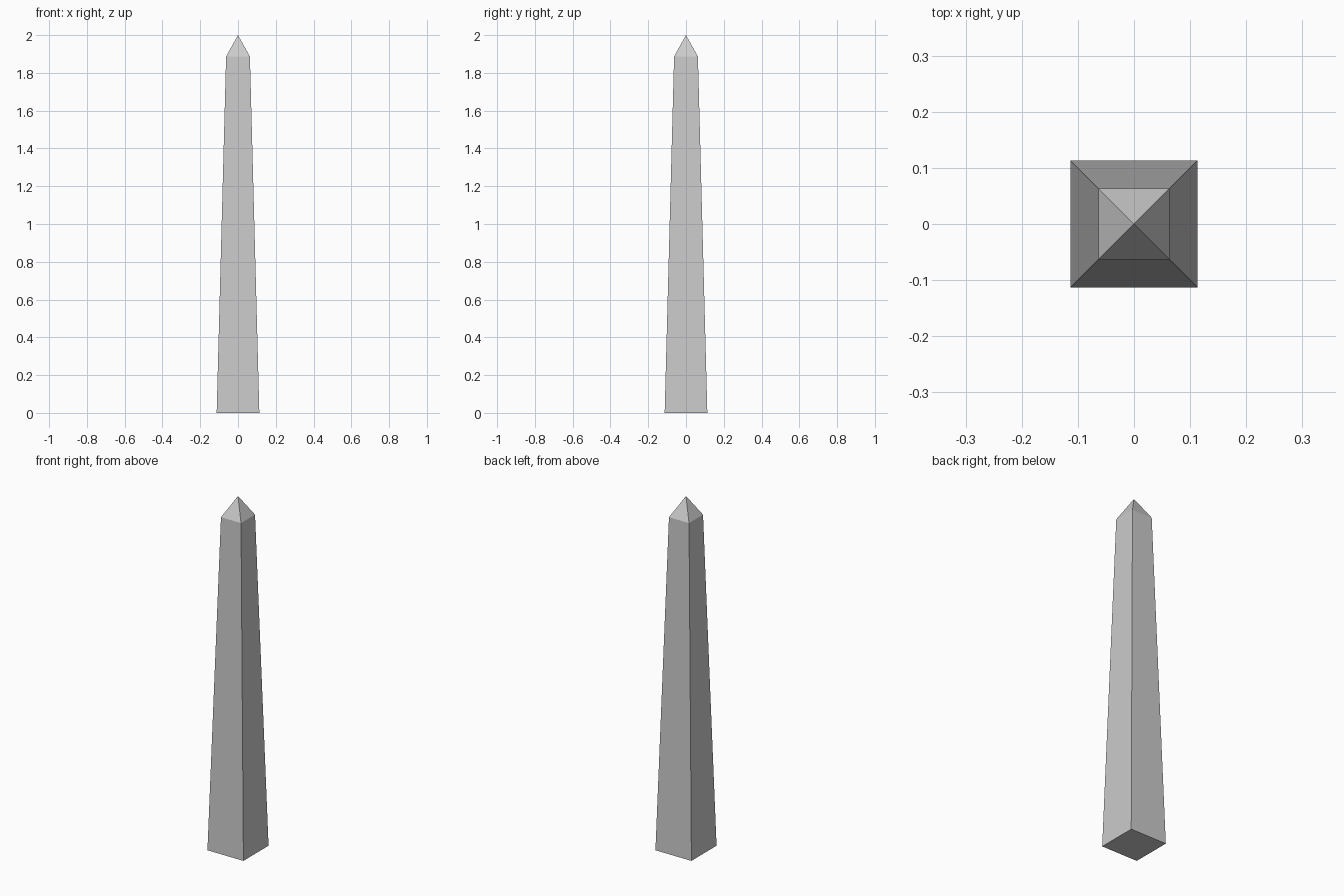
import bpy, bmesh

if "Cube" in bpy.data.objects:
    bpy.data.objects.remove(bpy.data.objects["Cube"])

BASE, SHOULDER = 0.113, 0.063   # half widths
SHOULDER_Z, TIP_Z = 1.887, 2.0


def square_ring(bm, half, z):
    return [bm.verts.new((sx * half, sy * half, z))
            for sx, sy in ((-1, -1), (1, -1), (1, 1), (-1, 1))]


bm = bmesh.new()
bottom = square_ring(bm, BASE, 0)
top = square_ring(bm, SHOULDER, SHOULDER_Z)
tip = bm.verts.new((0, 0, TIP_Z))

# underside, tapered shaft and pyramid cap
bm.faces.new(bottom[::-1])
for i in range(4):
    j = (i + 1) % 4
    bm.faces.new((bottom[i], bottom[j], top[j], top[i]))
    bm.faces.new((top[i], top[j], tip))

mesh = bpy.data.meshes.new("obelisk")
bm.to_mesh(mesh)
bm.free()
bpy.context.collection.objects.link(bpy.data.objects.new("obelisk", mesh))
